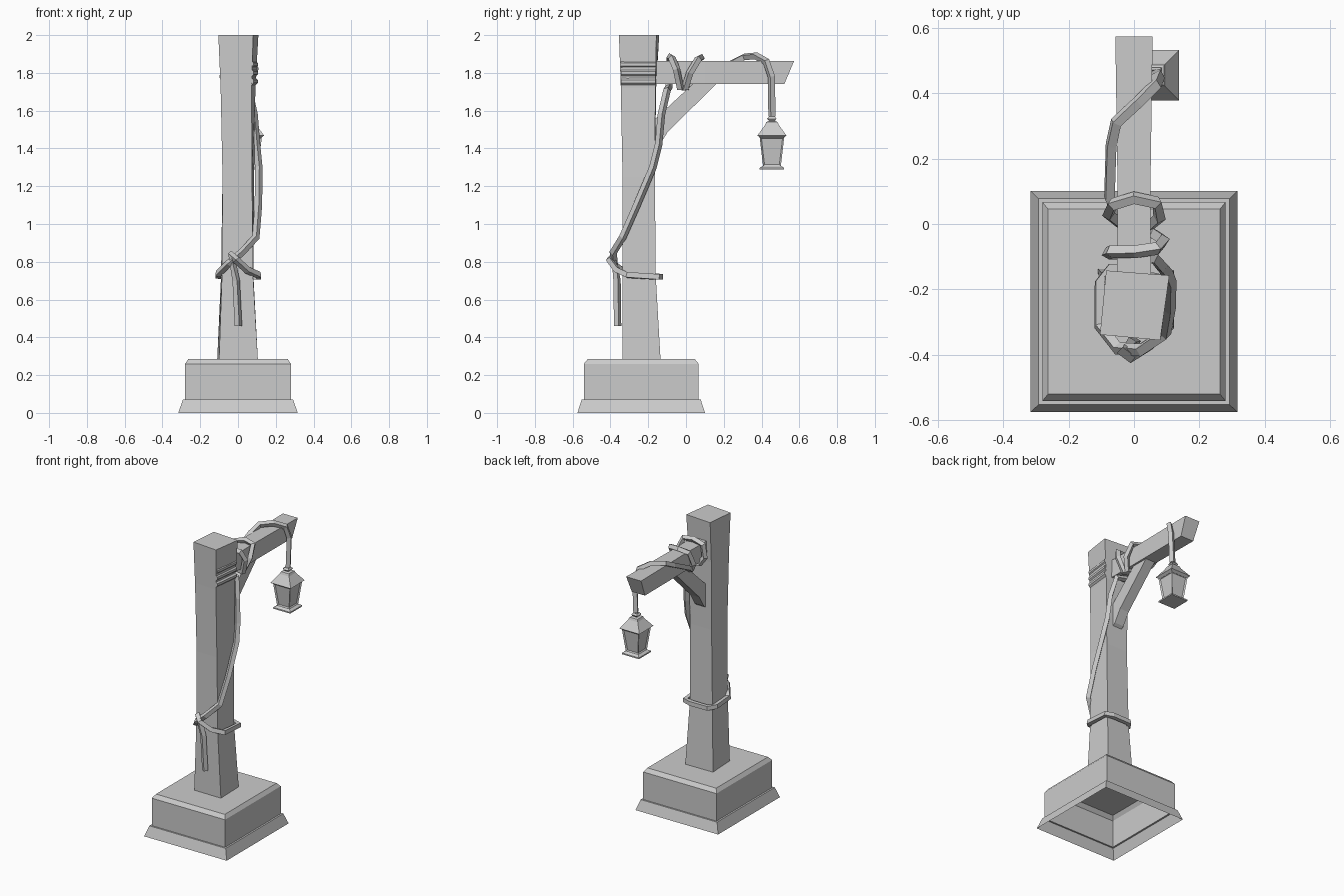
import bpy, bmesh


def finish(name, bm):
    bmesh.ops.recalc_face_normals(bm, faces=bm.faces)
    me = bpy.data.meshes.new(name)
    bm.to_mesh(me)
    bm.free()
    ob = bpy.data.objects.new(name, me)
    bpy.context.collection.objects.link(ob)
    return ob


def loft(rings, start=True, end=True):
    """Skin a list of equal-length point rings."""
    bm = bmesh.new()
    vs = [[bm.verts.new(p) for p in r] for r in rings]
    n = len(rings[0])
    for a, b in zip(vs, vs[1:]):
        for i in range(n):
            j = (i + 1) % n
            bm.faces.new((a[i], a[j], b[j], b[i]))
    if start:
        bm.faces.new(vs[0][::-1])
    if end:
        bm.faces.new(vs[-1])
    return bm


def rect(cx, cy, hx, hy, z):
    return [(cx - hx, cy - hy, z), (cx + hx, cy - hy, z),
            (cx + hx, cy + hy, z), (cx - hx, cy + hy, z)]


def rope(name, pts, r):
    cu = bpy.data.curves.new(name, 'CURVE')
    cu.dimensions = '3D'
    cu.bevel_depth = r
    cu.bevel_resolution = 0
    cu.use_fill_caps = True
    s = cu.splines.new('POLY')
    s.points.add(len(pts) - 1)
    for p, c in zip(s.points, pts):
        p.co = (*c, 1)
    ob = bpy.data.objects.new(name, cu)
    bpy.context.collection.objects.link(ob)
    bpy.ops.object.select_all(action='DESELECT')
    ob.select_set(True)
    bpy.context.view_layer.objects.active = ob
    bpy.ops.object.convert(target='MESH')
    for p in bpy.context.object.data.polygons:
        p.use_smooth = False


# stone base, open underneath
finish("base", loft([rect(0, -0.237, hx, hy, z) for hx, hy, z in (
    (0.316, 0.338, 0), (0.292, 0.315, 0.07), (0.28, 0.304, 0.07),
    (0.28, 0.304, 0.26), (0.263, 0.283, 0.285))], start=False))

# slightly twisted post: front-left, front-right, back-right, back-left corners
post = (
    (0.285, (-0.10, -0.335), (0.105, -0.337), (0.10, -0.135), (-0.11, -0.137)),
    (0.72, (-0.085, -0.335), (0.08, -0.335), (0.082, -0.16), (-0.09, -0.16)),
    (1.25, (-0.082, -0.335), (0.074, -0.336), (0.085, -0.165), (-0.08, -0.165)),
    (1.72, (-0.092, -0.338), (0.072, -0.345), (0.092, -0.162), (-0.083, -0.158)),
    (2.0, (-0.104, -0.338), (0.08, -0.355), (0.108, -0.157), (-0.085, -0.142)))
finish("post", loft([[(x, y, z) for x, y in c] for z, *c in post]))

# three shallow ridges on the right face of the post
for i in range(3):
    z = 1.755 + i * 0.045
    prof = ((0, -0.02), (0.012, -0.008), (0.012, 0.008), (0, 0.02))
    finish(f"post_ridge_{i + 1}", loft([
        [(x + d, y, z + dz) for d, dz in prof]
        for x, y in ((0.071, -0.345), (0.093, -0.162))]))

# cross arm with slanted flared end
finish("arm", loft([
    [(-a, y0, 1.74), (a, y0, 1.74), (b, y1, 1.862), (-b, y1, 1.862)]
    for a, b, y0, y1 in ((0.05, 0.052, -0.2, -0.2), (0.048, 0.05, 0.1, 0.1),
                         (0.05, 0.057, 0.52, 0.572))]))

# angled brace under the arm
side = ((-0.17, 1.39), (-0.145, 1.41), (-0.095, 1.49), (0.165, 1.745),
        (0.04, 1.745), (-0.17, 1.55))
finish("brace", loft([[(x, y, z) for y, z in side] for x in (-0.035, 0.035)]))

# rope: hanging tail, knot, turn round the post, climb, two turns round the arm, drop
rope("rope", [
    (0.002, -0.362, 0.46), (-0.01, -0.365, 0.70), (-0.035, -0.385, 0.84),
    (-0.01, -0.405, 0.81), (0.05, -0.365, 0.755), (0.108, -0.31, 0.73),
    (0.11, -0.15, 0.72), (0.06, -0.135, 0.72), (-0.07, -0.135, 0.72),
    (-0.105, -0.18, 0.725), (-0.105, -0.31, 0.735), (-0.05, -0.38, 0.79),
    (0.02, -0.385, 0.85), (0.095, -0.335, 0.93), (0.108, -0.26, 1.1),
    (0.11, -0.175, 1.3), (0.098, -0.145, 1.42), (0.085, -0.13, 1.58),
    (0.06, -0.10, 1.71), (-0.04, -0.09, 1.725), (-0.08, -0.09, 1.78),
    (-0.07, -0.085, 1.865), (0.0, -0.085, 1.885), (0.07, -0.075, 1.88),
    (0.09, -0.05, 1.82), (0.06, -0.03, 1.72), (-0.04, 0.0, 1.722),
    (-0.078, 0.03, 1.78), (-0.065, 0.06, 1.865), (0.0, 0.08, 1.882),
    (0.07, 0.065, 1.875), (0.078, 0.02, 1.8), (0.05, -0.005, 1.72),
    (-0.045, 0.01, 1.722), (-0.075, 0.08, 1.77), (-0.07, 0.24, 1.85),
    (-0.055, 0.31, 1.885), (0.01, 0.37, 1.89), (0.065, 0.425, 1.86),
    (0.075, 0.452, 1.78), (0.065, 0.455, 1.57)], 0.02)

# lantern
LX, LY = 0.061, 0.455


def lantern(name, rows):
    return loft([rect(LX, LY, h, h, z) for h, z in rows])


finish("lantern_roof", lantern("", ((0.06, 1.455), (0.077, 1.468), (0.036, 1.525),
                                    (0.03, 1.54), (0.015, 1.545))))
body = lantern("", ((0.047, 1.305), (0.065, 1.46)))
panes = [f for f in body.faces if abs(f.normal.z) < 0.9 and len({round(v.co.z, 3) for v in f.verts}) == 2]
body.normal_update()
bmesh.ops.recalc_face_normals(body, faces=body.faces)
bmesh.ops.inset_individual(body, faces=panes, thickness=0.012, depth=-0.008)
finish("lantern_body", body)
finish("lantern_foot", lantern("", ((0.065, 1.288), (0.065, 1.297), (0.05, 1.307))))

# small tie ring on top of the lantern
rope("lantern_tie", [(LX + dx, LY + dy, 1.557) for dx, dy in (
    (-0.015, -0.015), (0.015, -0.015), (0.015, 0.015), (-0.015, 0.015), (-0.015, -0.015))], 0.012)
